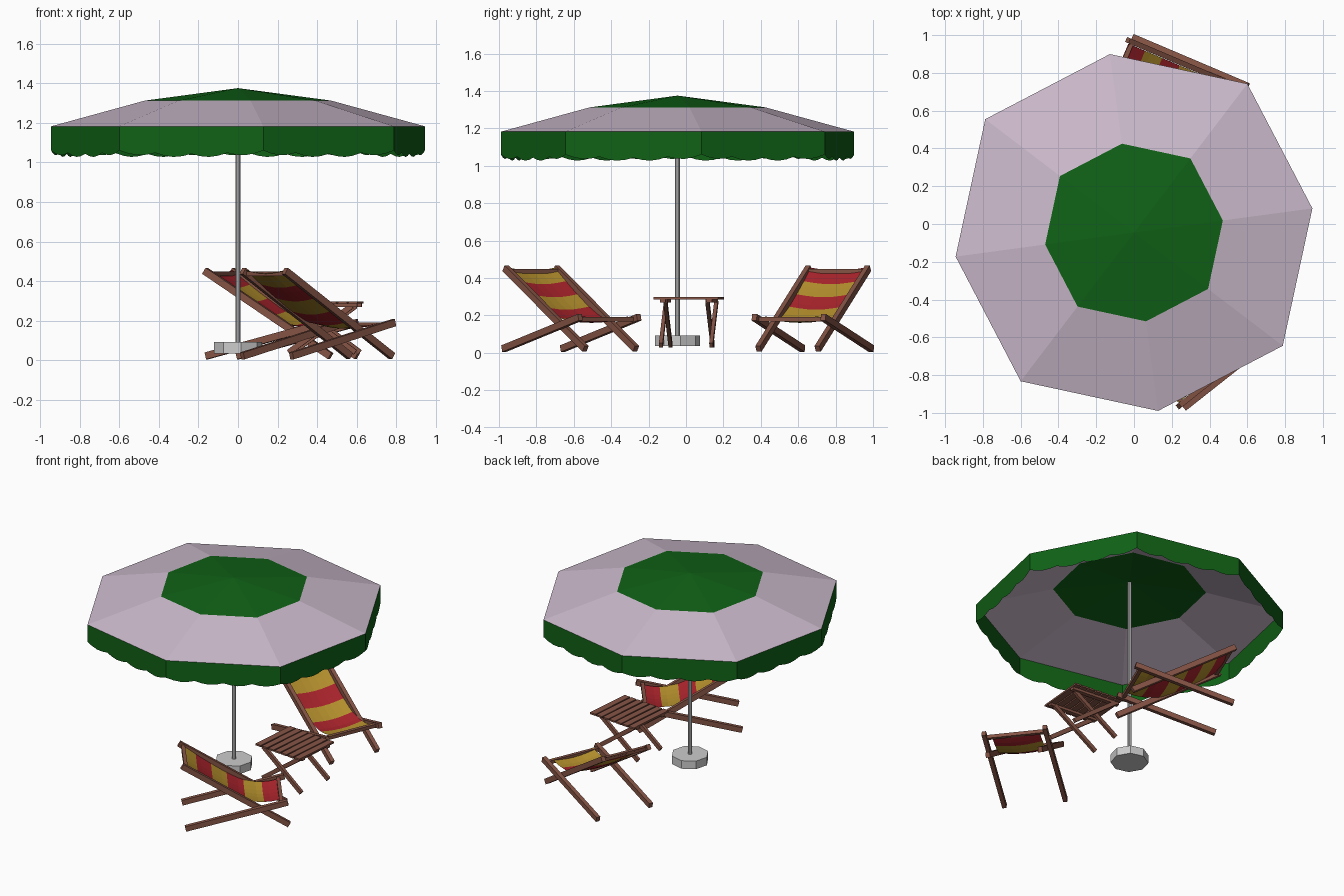
import bpy, bmesh
from math import sin, cos, pi, radians
from mathutils import Vector, Matrix

if "Cube" in bpy.data.objects:
    bpy.data.objects.remove(bpy.data.objects["Cube"])


def material(name, rgb):
    m = bpy.data.materials.new(name)
    m.diffuse_color = (*rgb, 1)
    m.use_nodes = True
    m.node_tree.nodes["Principled BSDF"].inputs["Base Color"].default_value = m.diffuse_color
    return m


GREEN = material("green cloth", (0.005, 0.12, 0.008))
MAUVE = material("pale cloth", (0.60, 0.49, 0.60))
RED = material("red cloth", (0.42, 0.018, 0.026))
YELLOW = material("yellow cloth", (0.48, 0.29, 0.027))
WOOD = material("wood", (0.24, 0.09, 0.06))


def finish(name, bm, mats=(), matrix=None):
    me = bpy.data.meshes.new(name)
    bm.to_mesh(me)
    bm.free()
    for m in mats:
        me.materials.append(m)
    ob = bpy.data.objects.new(name, me)
    if matrix:
        ob.matrix_world = matrix
    bpy.context.collection.objects.link(ob)
    return ob


def beam(name, a, b, width, height, matrix):
    """Wooden bar of rectangular section from a to b."""
    a, b = Vector(a), Vector(b)
    x = (b - a).normalized()
    y = Vector((0, 0, 1)).cross(x).normalized()
    rot = Matrix((x, y, x.cross(y))).transposed().to_4x4()
    bm = bmesh.new()
    bmesh.ops.create_cube(bm, size=1)
    size = Matrix.Diagonal(((b - a).length, width, height, 1))
    bm.transform(Matrix.Translation((a + b) / 2) @ rot @ size)
    return finish(name, bm, [WOOD], matrix)


def cylinder(name, radius, z0, z1, sides, turn=0):
    bm = bmesh.new()
    bmesh.ops.create_cone(bm, cap_ends=True, segments=sides, radius1=radius,
                          radius2=radius, depth=z1 - z0)
    place = Matrix.Translation((0, -0.045, (z0 + z1) / 2)) @ Matrix.Rotation(turn, 4, 'Z')
    return finish(name, bm, (), place)


# Parasol canopy: two-tone octagon
def corner(k, scale, z):
    r = (0.953, 0.990)[k % 2] * scale
    a = radians(7.7 + 45 * k)
    return Vector((r * cos(a), r * sin(a) - 0.045, z))


bm = bmesh.new()
apex = bm.verts.new((0, -0.045, 1.375))
inner = [bm.verts.new(corner(k, 0.498, 1.312)) for k in range(8)]
outer = [bm.verts.new(corner(k, 1, 1.182)) for k in range(8)]
for k in range(8):
    n = (k + 1) % 8
    bm.faces.new((apex, inner[k], inner[n])).material_index = 0
    bm.faces.new((inner[k], outer[k], outer[n], inner[n])).material_index = 1
finish("canopy", bm, [GREEN, MAUVE])

# Scalloped valance hanging from the canopy edge
bm = bmesh.new()
STEPS = 16
for k in range(8):
    p, q = corner(k, 1, 1.182), corner(k + 1, 1, 1.182)
    prev = None
    for i in range(STEPS + 1):
        t = i / STEPS
        top = p.lerp(q, t)
        low = top.copy()
        low.z = 1.06 - 0.017 * sin(pi * t) - 0.017 * abs(sin(4 * pi * t))
        cur = bm.verts.new(top), bm.verts.new(low)
        if prev:
            bm.faces.new((prev[0], prev[1], cur[1], cur[0]))
        prev = cur
bmesh.ops.remove_doubles(bm, verts=bm.verts, dist=1e-5)
finish("valance", bm, [GREEN])

# Pole and base
cylinder("pole", 0.014, 0.06, 1.37, 10)
cylinder("parasol_base", 0.122, 0.035, 0.092, 8, radians(7.7))


def deck_chair(name, origin, angle, colours):
    """Local x runs from the backrest top to the front, y across the chair."""
    m = Matrix.Translation((*origin, 0)) @ Matrix.Rotation(radians(angle), 4, 'Z')
    for side, s in (("left", 1), ("right", -1)):
        beam(f"{name}_back_rail_{side}", (0, 0.172 * s, 0.452), (0.69, 0.172 * s, 0.021),
             0.028, 0.036, m)
        beam(f"{name}_seat_rail_{side}", (0.02, 0.2 * s, 0.022), (0.68, 0.2 * s, 0.19),
             0.028, 0.036, m)
    beam(f"{name}_top_bar", (0.025, -0.172, 0.437), (0.025, 0.172, 0.437), 0.024, 0.024, m)
    beam(f"{name}_front_bar", (0.64, -0.2, 0.18), (0.64, 0.2, 0.18), 0.024, 0.024, m)

    # Slung striped cloth, resampled evenly along its profile
    pts = [Vector(p) for p in ((0.01, 0.455), (0.15, 0.35), (0.29, 0.255),
                               (0.40, 0.195), (0.50, 0.175), (0.58, 0.178), (0.65, 0.195))]
    lens = [(b - a).length for a, b in zip(pts, pts[1:])]

    def along(t):
        d = t * sum(lens)
        for a, b, l in zip(pts, pts[1:], lens):
            if d <= l:
                return a.lerp(b, d / l)
            d -= l
        return pts[-1]

    bm = bmesh.new()
    rows, cols = 18, 6
    grid = []
    for i in range(rows + 1):
        p = along(i / rows)
        grid.append([bm.verts.new((p.x, -0.156 + 0.312 * j / cols,
                                   p.y - 0.016 * sin(pi * j / cols)))
                     for j in range(cols + 1)])
    for i in range(rows):
        for j in range(cols):
            f = bm.faces.new((grid[i][j], grid[i + 1][j], grid[i + 1][j + 1], grid[i][j + 1]))
            f.material_index = (i // 3) % 2
    finish(f"{name}_cloth", bm, colours, m)


deck_chair("front_chair", (0.13, -0.83), 38.3, [YELLOW, RED])
deck_chair("back_chair", (-0.10, 0.815), -23, [RED, YELLOW])

# Slatted folding table
table = Matrix.Translation((0.435, 0.015, 0)) @ Matrix.Rotation(radians(-5), 4, 'Z')
SLATS = 7
for i in range(SLATS):
    x = -0.162 + 0.324 * i / (SLATS - 1)
    beam(f"table_slat_{i + 1}", (x, -0.174, 0.292), (x, 0.174, 0.292), 0.045, 0.012, table)
for side, s in (("back", 1), ("front", -1)):
    beam(f"table_rail_{side}", (-0.18, 0.125 * s, 0.278), (0.18, 0.125 * s, 0.278),
         0.03, 0.018, table)
    beam(f"table_leg_a_{side}", (-0.15, 0.135 * s, 0.275), (0.17, 0.135 * s, 0.04),
         0.02, 0.028, table)
    beam(f"table_leg_b_{side}", (0.15, 0.113 * s, 0.275), (-0.17, 0.113 * s, 0.04),
         0.02, 0.028, table)
